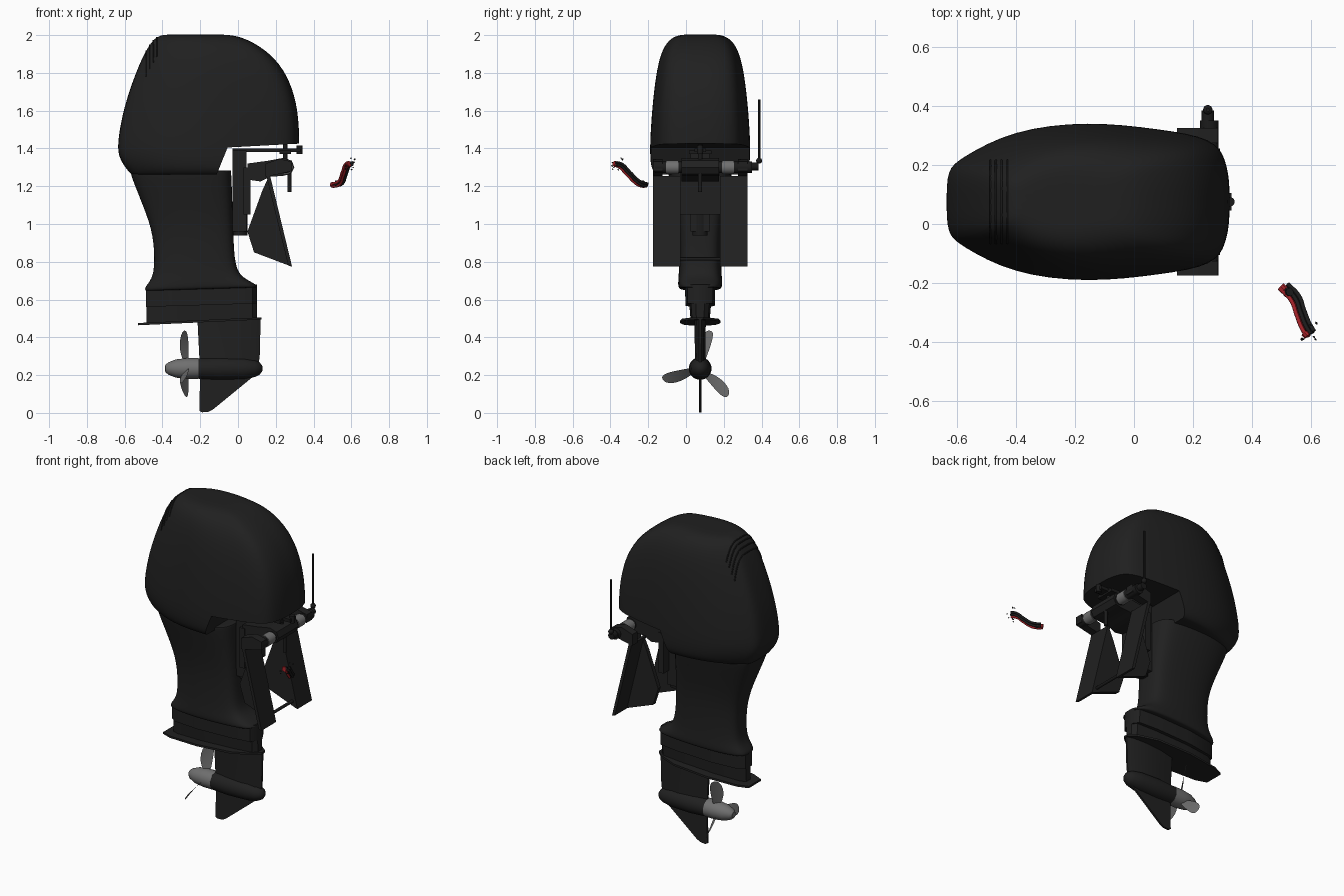
import bpy, bmesh, math, random
from mathutils import Vector, Matrix

cube = bpy.data.objects.get("Cube")
if cube:
    bpy.data.objects.remove(cube)

YC = 0.075  # centre plane of the motor


def material(name, r, g, b, rough=0.6):
    m = bpy.data.materials.new(name)
    m.use_nodes = True
    m.diffuse_color = (r, g, b, 1)
    node = m.node_tree.nodes["Principled BSDF"]
    node.inputs["Base Color"].default_value = (r, g, b, 1)
    node.inputs["Roughness"].default_value = rough
    return m


BLACK = material("body black", 0.0145, 0.0145, 0.0145)
DARK = material("fitting black", 0.011, 0.011, 0.011)
GREY = material("propeller grey", 0.16, 0.16, 0.16)
RED = material("cable red", 0.35, 0.015, 0.02)


def finish(name, bm, mat, subsurf=0, cutter=None, angle=35):
    """Turn a bmesh into a shaded object, applying its modifiers."""
    bmesh.ops.recalc_face_normals(bm, faces=bm.faces)
    me = bpy.data.meshes.new(name)
    bm.to_mesh(me)
    bm.free()
    ob = bpy.data.objects.new(name, me)
    bpy.context.collection.objects.link(ob)
    me.materials.append(mat)
    bpy.ops.object.select_all(action='DESELECT')
    ob.select_set(True)
    bpy.context.view_layer.objects.active = ob
    if subsurf:
        mod = ob.modifiers.new("Smooth", 'SUBSURF')
        mod.levels = mod.render_levels = subsurf
        bpy.ops.object.modifier_apply(modifier=mod.name)
    if cutter:
        mod = ob.modifiers.new("Cut", 'BOOLEAN')
        mod.operation, mod.solver, mod.object = 'DIFFERENCE', 'EXACT', cutter
        bpy.ops.object.modifier_apply(modifier=mod.name)
    bpy.ops.object.shade_smooth_by_angle(angle=math.radians(angle))
    return ob


def loft(name, outline, rings, mat, tilt=0, **kw):
    """Stack mirrored half outlines (u, w) as rings (z, x0, x1, half width)."""
    bm = bmesh.new()
    full = outline + [(u, -w) for u, w in outline[-2:0:-1]]
    loops = []
    for z, x0, x1, hw in rings:
        loop = []
        for u, w in full:
            x = x0 + u * (x1 - x0)
            loop.append(bm.verts.new((x, YC + w * hw, z + tilt * (x + 0.2))))
        loops.append(loop)
    n = len(full)
    for a, b in zip(loops, loops[1:]):
        for i in range(n):
            j = (i + 1) % n
            bm.faces.new((a[i], a[j], b[j], b[i]))
    bm.faces.new(loops[0])
    bm.faces.new(loops[-1])
    return finish(name, bm, mat, **kw)


def prism(name, pts, y0, y1, mat):
    """Extrude an x-z polygon along y."""
    bm = bmesh.new()
    f = bm.faces.new([bm.verts.new((x, y0, z)) for x, z in pts])
    out = bmesh.ops.extrude_face_region(bm, geom=[f])["geom"]
    bmesh.ops.translate(bm, vec=(0, y1 - y0, 0),
                        verts=[v for v in out if isinstance(v, bmesh.types.BMVert)])
    return finish(name, bm, mat)


def box(name, x0, x1, y0, y1, z0, z1, mat):
    return prism(name, [(x0, z0), (x1, z0), (x1, z1), (x0, z1)], y0, y1, mat)


def rod(name, a, b, r, mat, sides=20):
    a, b = Vector(a), Vector(b)
    rot = (b - a).to_track_quat('Z', 'Y').to_matrix().to_4x4()
    bm = bmesh.new()
    bmesh.ops.create_cone(bm, cap_ends=True, segments=sides, radius1=r, radius2=r,
                          depth=(b - a).length,
                          matrix=Matrix.Translation((a + b) / 2) @ rot)
    return finish(name, bm, mat)


def lathe(name, profile, z, mat):
    """Spin an (x, radius) profile about a fore-and-aft axis."""
    bm = bmesh.new()
    vs = [bm.verts.new((x, YC, z + r)) for x, r in profile]
    es = [bm.edges.new(p) for p in zip(vs, vs[1:])]
    bmesh.ops.spin(bm, geom=vs + es, cent=(0, YC, z), axis=(1, 0, 0),
                   angle=math.tau, steps=32)
    bmesh.ops.remove_doubles(bm, verts=bm.verts, dist=0.0004)
    return finish(name, bm, mat)


def tube(name, pts, r, mat):
    cu = bpy.data.curves.new(name, 'CURVE')
    cu.dimensions = '3D'
    cu.bevel_depth, cu.bevel_resolution, cu.use_fill_caps = r, 2, True
    sp = cu.splines.new('BEZIER')
    sp.bezier_points.add(len(pts) - 1)
    for bp, p in zip(sp.bezier_points, pts):
        bp.co = p
        bp.handle_left_type = bp.handle_right_type = 'AUTO'
    cu.materials.append(mat)
    ob = bpy.data.objects.new(name, cu)
    bpy.context.collection.objects.link(ob)


# Engine cowling, with the front underside stepped up
cowl_plan = [(0, 0), (0, .4), (.05, .54), (.23, .89), (.5, 1), (.75, .9),
             (.95, .79), (.988, .5), (1, .25), (1, 0)]
cowl_rings = [(1.262, -.56, .31, .225), (1.262, -.565, .315, .24), (1.29, -.59, .32, .268),
              (1.36, -.637, .322, .275), (1.45, -.635, .325, .274), (1.6, -.608, .318, .264),
              (1.75, -.56, .28, .248), (1.88, -.508, .2, .224), (1.965, -.46, .08, .186),
              (2.002, -.415, -.02, .126), (2.003, -.35, -.12, .06)]
step = prism("cowling_cutter", [(-.11, 1.2), (-.11, 1.27), (-.055, 1.405), (.5, 1.435), (.5, 1.2)],
             -.5, .6, BLACK)
cowl = loft("cowling", cowl_plan, cowl_rings, BLACK, subsurf=2, cutter=step)
bpy.data.objects.remove(step)

# Vent slats draped over the rear shoulder of the cowling
bpy.context.view_layer.update()
for k in range(4):
    x = -.487 + k * .019
    path = []
    for i in range(9):
        hit, loc, _, _ = cowl.ray_cast(Vector((x, YC - .14 + i * .035, 3)), Vector((0, 0, -1)))
        if hit:
            path.append(loc)
    tube(f"vent_slat_{k + 1}", path, .004, DARK)

# Midsection leg, with a collar overhanging two narrower steps
leg_plan = [(0, 0), (0, .4), (.06, .72), (.35, 1), (.75, 1), (.96, .85), (1, .4), (1, 0)]
leg_rings = [(.655, -.48, .095, .09), (.655, -.49, .1, .11), (.67, -.495, .1, .118),
             (.705, -.465, .03, .117), (.76, -.44, -.018, .112), (.95, -.445, -.025, .112),
             (1.1, -.5, -.03, .136), (1.25, -.56, -.035, .168), (1.28, -.567, -.038, .17),
             (1.28, -.567, -.038, .17)]
loft("leg", leg_plan, leg_rings, BLACK, tilt=.03, subsurf=2)
loft("leg_middle_step", leg_plan, [(.57, -.488, .1, .078), (.67, -.488, .1, .08)], BLACK, tilt=.03)
loft("leg_lower_step", leg_plan, [(.485, -.485, .1, .05), (.58, -.485, .1, .058)], BLACK, tilt=.03)

# Splash plate and strut
plate_plan = [(0, 0), (0, .55), (.1, .8), (.4, 1), (.75, .9), (.93, .5), (1, .15), (1, 0)]
loft("splash_plate", plate_plan, [(.479, -.53, .125, .108), (.491, -.53, .125, .108)],
     BLACK, tilt=.046)
strut_plan = [(0, 0), (0, .25), (.3, .9), (.6, 1), (.88, .7), (1, .2), (1, 0)]
loft("strut", strut_plan, [(.2, -.205, .1, .03), (.3, -.205, .115, .028), (.5, -.215, .12, .03)],
     BLACK)

# Gearcase and skeg
AX = .235
lathe("gearcase", [(-.21, 0), (-.21, .054), (-.1, .06), (.03, .056), (.09, .045),
                   (.115, .032), (.128, .015), (.131, 0)], AX, BLACK)
prism("skeg", [(-.2, .22), (-.205, .01), (-.19, .003), (-.155, .006), (-.13, .02), (.09, .2),
               (.02, .24)], YC - .006, YC + .006, BLACK)

# Propeller hub and three swept, pitched blades
lathe("propeller_hub", [(-.388, 0), (-.385, .018), (-.37, .032), (-.33, .048), (-.27, .055),
                        (-.208, .055), (-.208, 0)], AX, GREY)
blade_shape = [(.04, -.026, .022), (.09, -.052, .022), (.14, -.058, .024), (.18, -.048, .02),
               (.2, -.03, .012), (.207, -.014, .002)]  # radius, trailing, leading
for k in range(3):
    bm = bmesh.new()
    rows = []
    for r, lo, hi in blade_shape:
        pitch = math.radians(52 - 110 * r)
        rows.append([bm.verts.new((c * math.sin(pitch), c * math.cos(pitch), r))
                     for c in (lo, (lo + hi) / 2, hi)])
    for a, b in zip(rows, rows[1:]):
        for i in range(2):
            bm.faces.new((a[i], a[i + 1], b[i + 1], b[i]))
    bmesh.ops.solidify(bm, geom=bm.faces[:], thickness=.005)
    turn = Matrix.Rotation(math.radians(73 + 120 * k - 90), 4, 'X')
    bm.transform(Matrix.Translation((-.275, YC, AX)) @ turn)
    finish(f"propeller_blade_{k + 1}", bm, GREY, subsurf=1, angle=60)

# Swivel bracket between the clamps
box("swivel_post", -.03, .045, YC - .05, YC + .05, .96, 1.39, BLACK)
box("swivel_plate", .03, .065, YC - .105, YC + .105, 1.05, 1.3, BLACK)
rod("swivel_pin", (.01, YC, .94), (.01, YC, 1.1), .04, DARK)
arm = [(.05, 1.235), (.05, 1.32), (.16, 1.335), (.24, 1.35), (.285, 1.335), (.298, 1.3),
       (.28, 1.265), (.24, 1.255), (.17, 1.25), (.12, 1.225)]
prism("swivel_arm", arm, YC - .1, YC + .1, BLACK)
box("steering_arm", -.03, .33, YC - .03, YC + .03, 1.38, 1.4, DARK)
rod("steering_arm_end", (.325, YC, 1.37), (.325, YC, 1.415), .016, DARK)
rod("steering_link", (.25, YC, 1.32), (.25, YC, 1.43), .012, DARK)
rod("steering_pin", (.272, YC, 1.17), (.272, YC, 1.28), .011, DARK)
box("steering_cross_bar", .22, .28, YC - .06, YC + .06, 1.37, 1.39, DARK)

# Mirrored transom clamps
for side, s in (("right", -1), ("left", 1)):
    def span(a, b):
        return sorted((YC + s * a, YC + s * b))
    prism(f"{side}_clamp_face", [(.15, 1.255), (.17, 1.255), (.286, .775), (.266, .78)],
          *span(.105, .25), BLACK)
    prism(f"{side}_clamp_web", [(.165, 1.255), (.13, 1.18), (.05, .96), (.085, .85), (.28, .776)],
          *span(.105, .13), BLACK)
    prism(f"{side}_clamp_ear", [(.145, 1.25), (.145, 1.32), (.22, 1.345), (.285, 1.33),
                               (.285, 1.28), (.22, 1.265)], *span(.2, .25), BLACK)
    rod(f"{side}_tube_collar", (.255, YC + s * .115, 1.3), (.255, YC + s * .18, 1.3), .036, GREY)

rod("tilt_tube", (.255, -.165, 1.3), (.255, .35, 1.3), .031, DARK)
rod("tilt_tube_tip", (.25, .34, 1.305), (.25, .385, 1.305), .021, DARK)
rod("clamp_cross_rod", (.25, YC - .11, .815), (.25, YC + .11, .815), .009, DARK)

# Upright rod with its ball joint
rod("upright_rod", (.25, .387, 1.32), (.25, .387, 1.66), .007, DARK, 10)
bm = bmesh.new()
bmesh.ops.create_uvsphere(bm, u_segments=16, v_segments=8, radius=.016,
                          matrix=Matrix.Translation((.25, .387, 1.335)))
finish("rod_ball", bm, DARK)

# Loose bundle of red and black cables
route = [(.5, -.215, 1.205), (.535, -.25, 1.215), (.557, -.305, 1.265), (.575, -.35, 1.31),
         (.59, -.375, 1.318)]
for k, (dx, dy, dz, mat) in enumerate([(-.006, -.004, .008, RED), (.002, -.006, -.008, RED),
                                       (.008, .002, .006, DARK), (.016, .006, -.004, DARK),
                                       (.02, .012, .008, DARK)]):
    tube(f"cable_{k + 1}", [(x + dx, y + dy, z + dz) for x, y, z in route], .007, mat)
rod("cable_tie", (.518, -.235, 1.2), (.528, -.23, 1.226), .014, DARK, 10)
rod("cable_red_end", (.497, -.212, 1.207), (.51, -.224, 1.209), .015, RED, 10)
rod("cable_red_tip", (.578, -.368, 1.318), (.588, -.38, 1.32), .014, RED, 10)

# Small screws around the cable end
rng = random.Random(4)
for k in range(10):
    p = Vector((.585 + rng.uniform(-.03, .035), -.36 + rng.uniform(-.035, .04),
                1.315 + rng.uniform(-.045, .045)))
    rod(f"small_screw_{k + 1}", p, p + Vector((.005, -.004, .003)), .003, DARK, 6)
